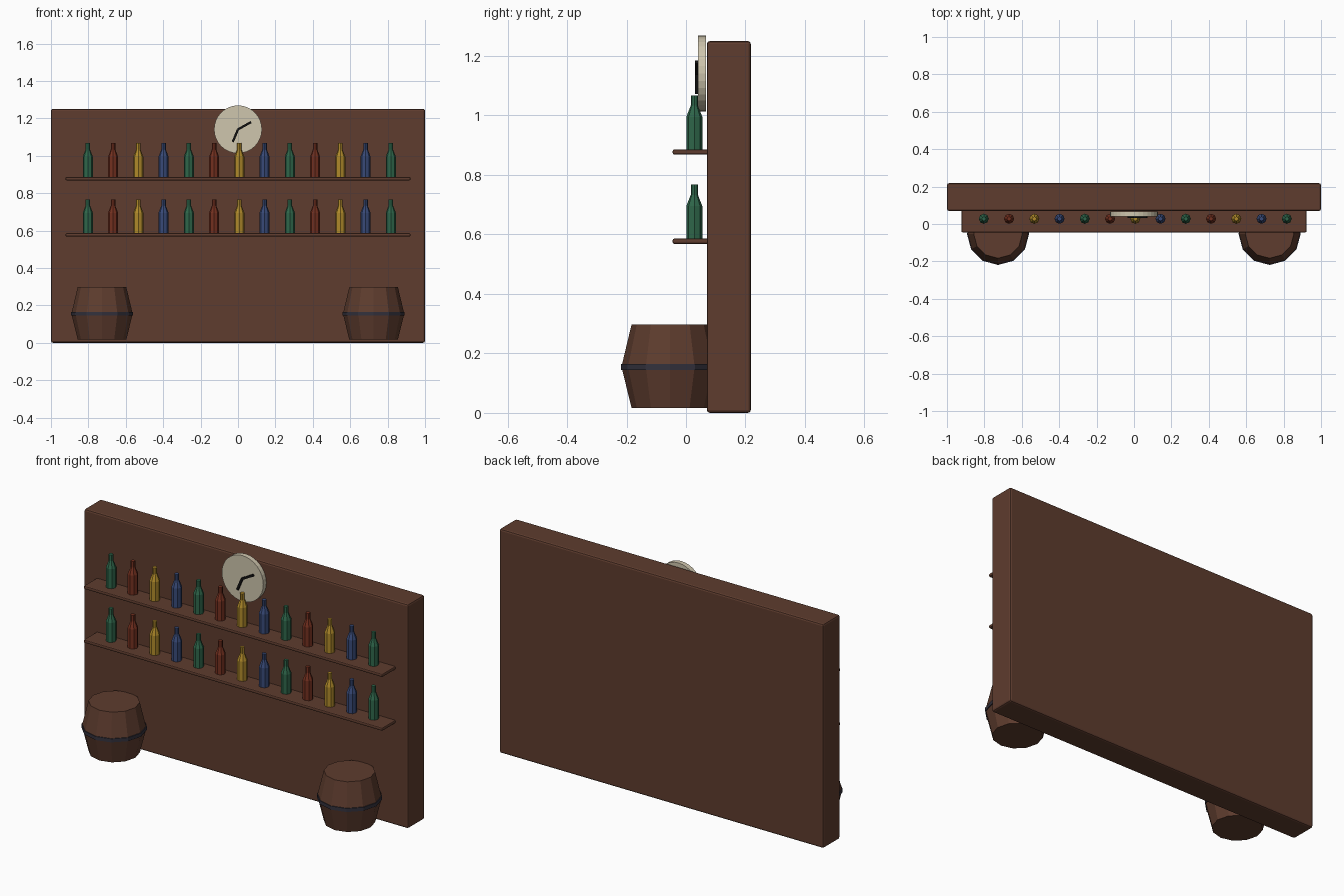
import bpy, bmesh, math
from mathutils import Matrix

if "Cube" in bpy.data.objects:
    bpy.data.objects.remove(bpy.data.objects["Cube"])


def material(name, hex_colour):
    lin = []
    for i in (0, 2, 4):
        c = int(hex_colour[i:i + 2], 16) / 255
        lin.append(c / 12.92 if c <= 0.04045 else ((c + 0.055) / 1.055) ** 2.4)
    m = bpy.data.materials.new(name)
    m.diffuse_color = (*lin, 1)
    m.use_nodes = True
    m.node_tree.nodes["Principled BSDF"].inputs["Base Color"].default_value = m.diffuse_color
    return m


wood = material("dark_wood", "5E3C2E")
iron = material("iron", "33313C")
cream = material("cream", "CFC6AE")
black = material("black", "121212")
glass = [material("green_glass", "2E664A"), material("red_glass", "74301F"),
         material("yellow_glass", "B08A2A"), material("blue_glass", "384A78")]


def finish(name, bm, mat):
    bmesh.ops.recalc_face_normals(bm, faces=bm.faces)
    me = bpy.data.meshes.new(name)
    bm.to_mesh(me)
    bm.free()
    me.materials.append(mat)
    ob = bpy.data.objects.new(name, me)
    bpy.context.collection.objects.link(ob)
    return ob


def box(name, lo, hi, mat, bevel=0.0):
    bm = bmesh.new()
    bmesh.ops.create_cube(bm, size=1)
    for v in bm.verts:
        v.co = [a + (c + 0.5) * (b - a) for a, b, c in zip(lo, hi, v.co)]
    if bevel:
        bmesh.ops.bevel(bm, geom=bm.edges[:], offset=bevel, segments=2,
                        profile=0.5, affect='EDGES')
    return finish(name, bm, mat)


def lathe(name, profile, sides, loc, mat):
    """Closed solid turned about z from (radius, height) pairs."""
    bm = bmesh.new()
    rings = [[bm.verts.new((loc[0] + r * math.cos(math.tau * i / sides),
                            loc[1] + r * math.sin(math.tau * i / sides),
                            loc[2] + z)) for i in range(sides)]
             for r, z in profile]
    for a, b in zip(rings, rings[1:]):
        for i in range(sides):
            j = (i + 1) % sides
            bm.faces.new((a[i], a[j], b[j], b[i]))
    bm.faces.new(rings[0])
    bm.faces.new(rings[-1])
    return finish(name, bm, mat)


# back wall
box("back_wall", (-1, 0.07, 0), (1, 0.218, 1.25), wood, 0.01)

# shelves with bottles
bottle = [(0.027, 0), (0.027, 0.11), (0.012, 0.148), (0.012, 0.182)]
for level, top in (("lower", 0.586), ("upper", 0.886)):
    box(level + "_shelf", (-0.922, -0.045, top - 0.018), (0.922, 0.08, top),
        wood, 0.006)
    for i in range(13):
        lathe(f"{level}_bottle_{i + 1}", bottle, 8,
              (-0.803 + 0.135 * i, 0.028, top - 0.001), glass[i % 4])

# barrels with an iron band
for side, x in (("left", -0.727), ("right", 0.725)):
    lathe(side + "_barrel", [(0.13, 0.017), (0.164, 0.155), (0.13, 0.297)],
          12, (x, -0.053, 0), wood)
    lathe(side + "_barrel_band", [(0.166, 0.145), (0.166, 0.165)],
          12, (x, -0.053, 0), iron)

# clock face
cx, cz = 0.0, 1.141
bm = bmesh.new()
bmesh.ops.create_cone(bm, cap_ends=True, segments=32, radius1=0.128,
                      radius2=0.128, depth=0.027,
                      matrix=Matrix.Translation((cx, 0.0535, cz))
                      @ Matrix.Rotation(math.pi / 2, 4, 'X'))
finish("clock_face", bm, cream)

# clock hands
for name, ex, ez in (("minute_hand", 0.070, 1.180), ("hour_hand", -0.028, 1.074)):
    length = math.hypot(ex - cx, ez - cz)
    angle = math.atan2(ex - cx, ez - cz)
    hand = box(name, (-0.006, 0, 0), (0.006, 0.01, length), black)
    hand.data.transform(Matrix.Translation((cx, 0.031, cz))
                        @ Matrix.Rotation(angle, 4, 'Y'))
